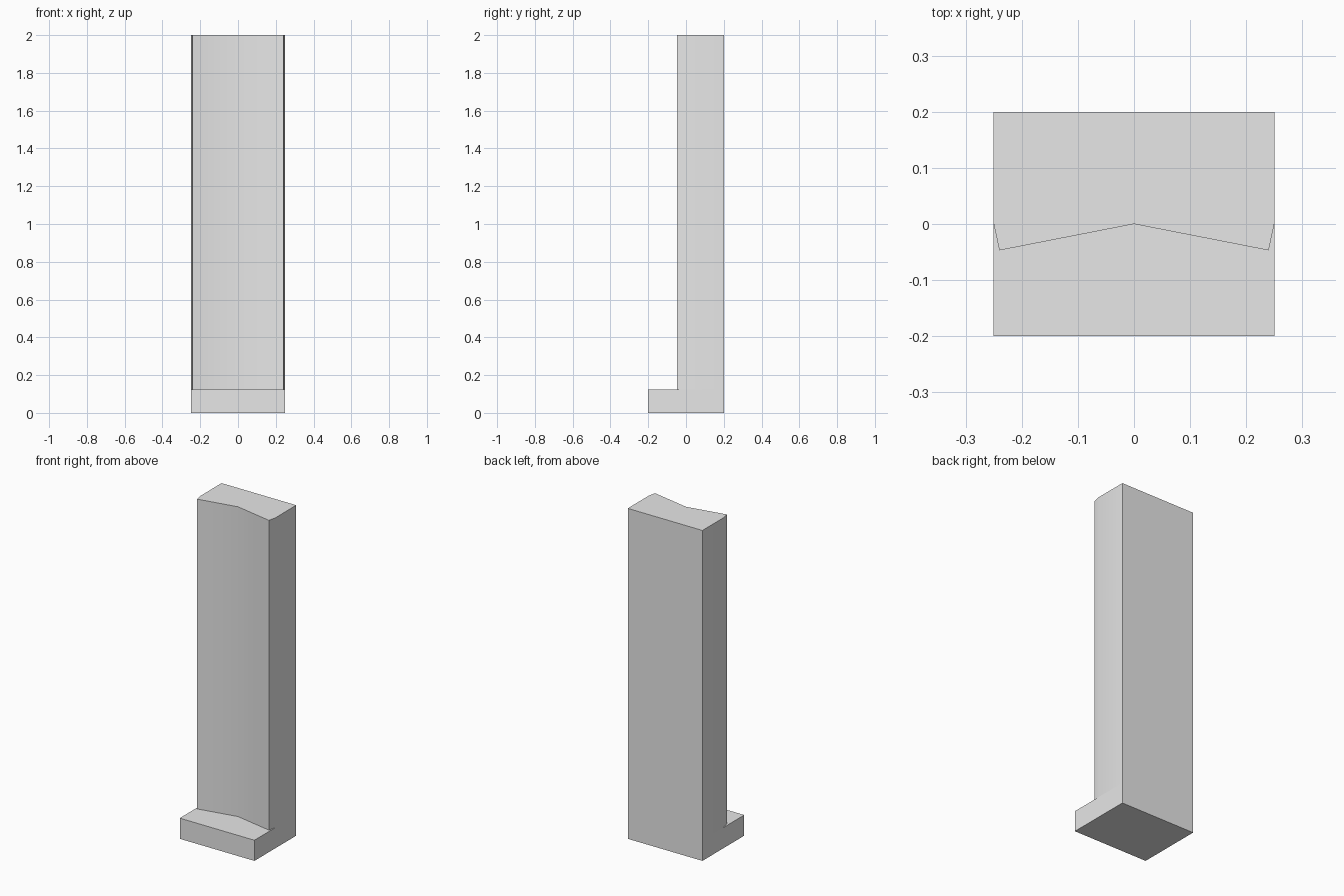
import bpy, bmesh, math

cube = bpy.data.objects.get("Cube")
if cube:
    bpy.data.objects.remove(cube, do_unlink=True)

HALF_W, HALF_D = 0.25, 0.2
BASE_H, HEIGHT = 0.125, 2.0

# Single plain grey
grey = bpy.data.materials.new("plain_grey")
grey.use_nodes = True
colour = (0.8, 0.8, 0.8, 1)
grey.diffuse_color = colour
grey.node_tree.nodes["Principled BSDF"].inputs["Base Color"].default_value = colour

bm = bmesh.new()


def extrude_up(faces, height):
    """Raise faces and return the new top faces."""
    result = bmesh.ops.extrude_face_region(bm, geom=faces, use_keep_orig=False)["geom"]
    verts = [g for g in result if isinstance(g, bmesh.types.BMVert)]
    bmesh.ops.translate(bm, verts=verts, vec=(0, 0, height))
    return [g for g in result if isinstance(g, bmesh.types.BMFace)]


# Footprint: folded front line divides the slab from the forward foot
fold = [bm.verts.new((x, y, 0)) for x, y in
        [(-HALF_W, 0), (-0.24, -0.047), (0, 0), (0.24, -0.047), (HALF_W, 0)]]
back = [bm.verts.new((x, HALF_D, 0)) for x in (HALF_W, -HALF_W)]
front = [bm.verts.new((x, -HALF_D, 0)) for x in (HALF_W, -HALF_W)]
bottom = [bm.faces.new(fold + back), bm.faces.new(fold[::-1] + front[::-1])]

# Foot block, then the tall slab above its rear part
lids = extrude_up(bottom, BASE_H)
if not any(f.calc_center_median().z < 0.001 and abs(f.normal.z) > 0.5 for f in bm.faces):
    low = [v for v in bm.verts if v.co.z < 0.001]
    rim = [e for e in bm.edges if all(v in low for v in e.verts)]
    bmesh.ops.contextual_create(bm, geom=rim)
slab_lid = max(lids, key=lambda f: f.calc_center_bounds().y)
extrude_up([slab_lid], HEIGHT - BASE_H)

# Merge coplanar faces and tidy normals
bmesh.ops.dissolve_limit(bm, angle_limit=math.radians(1),
                         verts=bm.verts[:], edges=bm.edges[:])
bmesh.ops.recalc_face_normals(bm, faces=bm.faces[:])

mesh = bpy.data.meshes.new("footed_slab")
bm.to_mesh(mesh)
bm.free()
mesh.materials.append(grey)
slab = bpy.data.objects.new("footed_slab", mesh)
bpy.context.collection.objects.link(slab)

# Soft centre fold, crisp outer corners
bpy.ops.object.select_all(action="DESELECT")
slab.select_set(True)
bpy.context.view_layer.objects.active = slab
bpy.ops.object.shade_smooth_by_angle(angle=math.radians(30))
